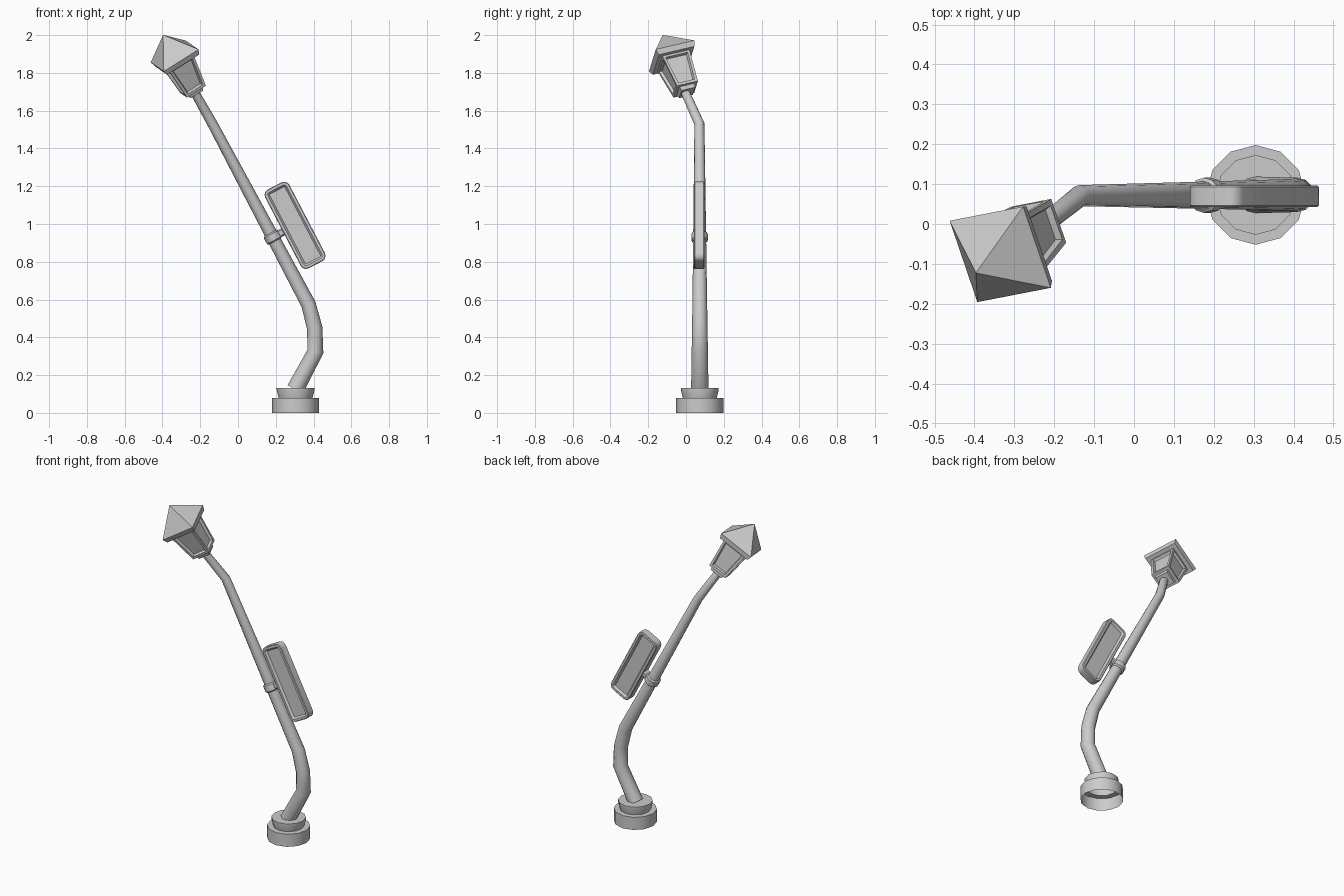
import bpy, bmesh
from math import cos, sin, pi, radians
from mathutils import Vector, Matrix

if "Cube" in bpy.data.objects:
    bpy.data.objects.remove(bpy.data.objects["Cube"])


def frame(origin, x, z):
    """Matrix with local z along z and local x as close as possible to x."""
    z = Vector(z).normalized()
    x = Vector(x)
    x = (x - z * x.dot(z)).normalized()
    y = z.cross(x)
    m = Matrix((x, y, z)).transposed().to_4x4()
    m.translation = Vector(origin)
    return m


def ngon(r, z, n):
    return [(r * cos(2 * pi * i / n), r * sin(2 * pi * i / n), z) for i in range(n)]


def rounded_rect(w, h, r, z, inset=0, seg=3):
    pts = []
    for k, (sx, sy) in enumerate([(1, 1), (-1, 1), (-1, -1), (1, -1)]):
        for i in range(seg + 1):
            a = pi / 2 * (k + i / seg)
            rr = r - inset
            pts.append((sx * (w / 2 - r) + rr * cos(a), sy * (h / 2 - r) + rr * sin(a), z))
    return pts


def loft(name, loops, matrix, cap_start=True, cap_end=True, smooth=0, windows=False):
    """Skin a stack of equal loops; optionally sink a window in every side."""
    bm = bmesh.new()
    rings = [[bm.verts.new(p) for p in loop] for loop in loops]
    sides = []
    for a, b in zip(rings, rings[1:]):
        n = len(a)
        for i in range(n):
            j = (i + 1) % n
            sides.append(bm.faces.new((a[i], a[j], b[j], b[i])))
    if cap_start:
        bm.faces.new(rings[0][::-1])
    if cap_end:
        bm.faces.new(rings[-1])
    bmesh.ops.remove_doubles(bm, verts=bm.verts, dist=1e-5)
    bm.normal_update()
    if windows:
        bmesh.ops.inset_individual(bm, faces=sides, thickness=0.02)
        bmesh.ops.inset_individual(bm, faces=sides, thickness=0.008, depth=-0.015)
    bm.transform(matrix)
    mesh = bpy.data.meshes.new(name)
    bm.to_mesh(mesh)
    bm.free()
    ob = bpy.data.objects.new(name, mesh)
    bpy.context.collection.objects.link(ob)
    finish(ob, smooth)
    return ob


def finish(ob, smooth):
    bpy.ops.object.select_all(action='DESELECT')
    ob.select_set(True)
    bpy.context.view_layer.objects.active = ob
    if ob.type == 'CURVE':
        bpy.ops.object.convert(target='MESH')
    if smooth:
        bpy.ops.object.shade_smooth_by_angle(angle=radians(smooth))


# Stepped base, open underneath
profile = [(0.125, 0), (0.125, 0.08), (0.09, 0.08), (0.1, 0.12), (0.1, 0.133)]
loft("base", [ngon(r, z, 12) for r, z in profile],
     Matrix.Translation((0.305, 0.073, 0)), cap_start=False, smooth=40)

# Bent, tapering pole
path = [((0.303, 0.073, 0.125), 0.046), ((0.41, 0.073, 0.325), 0.043),
        ((0.406, 0.073, 0.45), 0.041), ((0.373, 0.073, 0.575), 0.039),
        ((-0.135, 0.071, 1.53), 0.027), ((-0.228, -0.003, 1.695), 0.024)]
curve = bpy.data.curves.new("pole", 'CURVE')
curve.dimensions = '3D'
curve.bevel_depth = 1
curve.bevel_resolution = 4
curve.use_fill_caps = True
spline = curve.splines.new('POLY')
spline.points.add(len(path) - 1)
for pt, (co, r) in zip(spline.points, path):
    pt.co = (*co, 1)
    pt.radius = r
pole = bpy.data.objects.new("pole", curve)
bpy.context.collection.objects.link(pole)
finish(pole, 40)

# Lantern: local origin at the eaves, local z along the tilted axis
head = frame((-0.3355, -0.076, 1.89), (-0.845, 0.51, -0.155), (-0.45, -0.345, 0.82))
loft("lantern_roof", [ngon(0.143, -0.03, 4), ngon(0.156, 0, 4), ngon(0, 0.135, 4)],
     head, cap_end=False)
loft("lantern_body", [ngon(0.084, -0.215, 4), ngon(0.11, -0.028, 4)], head, windows=True)
loft("lantern_foot", [ngon(0.055, -0.237, 4), ngon(0.062, -0.212, 4)], head)

# Sign panel beside the pole, sunk on both faces
sign = frame((0.302, 0.07, 0.993), (0.887, 0, 0.462), (0, -1, 0))
steps = [(0.027, -0.014), (0.017, -0.027), (0.004, -0.027), (0, -0.023)]
steps += [(i, -z) for i, z in reversed(steps)]
loft("sign", [rounded_rect(0.145, 0.47, 0.032, z, i) for i, z in steps], sign, smooth=40)

# Clamp ring and stub holding the sign
clamp = frame((0.184, 0.072, 0.93), (0.883, 0, 0.469), (-0.469, 0, 0.883))
ring = [(0.036, -0.025), (0.044, -0.018), (0.044, 0.018), (0.036, 0.025)]
loft("clamp_ring", [ngon(r, z, 12) for r, z in ring], clamp, smooth=40)
stub = clamp @ Matrix.Rotation(pi / 2, 4, 'Y')
loft("clamp_stub", [rounded_rect(0.042, 0.042, 0.008, z, seg=1) for z in (0.02, 0.075)], stub)
